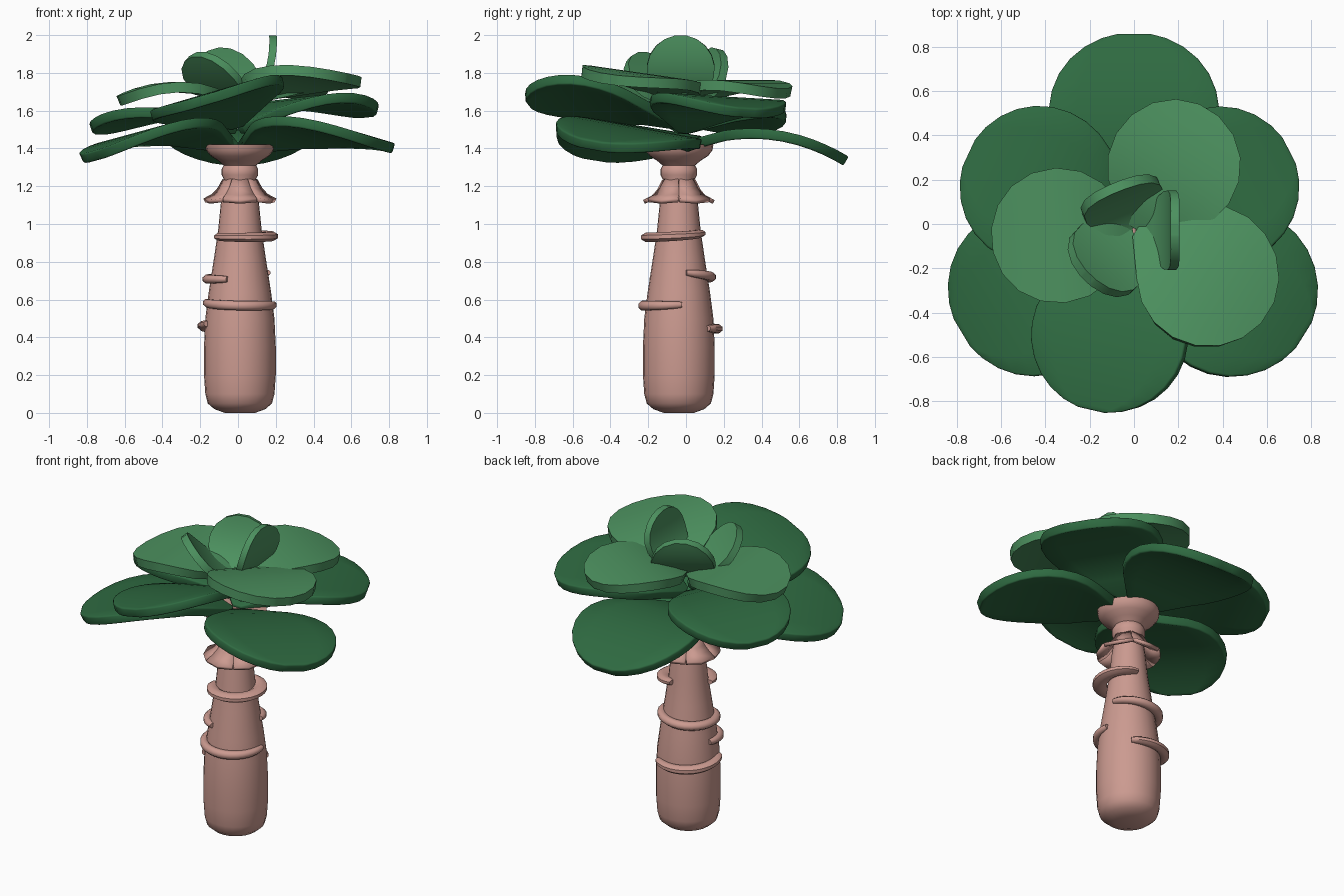
import bpy, bmesh, math
from math import sin, cos, pi, radians
from mathutils import Vector

if "Cube" in bpy.data.objects:
    bpy.data.objects.remove(bpy.data.objects["Cube"])

def mat(name, c):
    m = bpy.data.materials.new(name)
    m.diffuse_color = (*c, 1)
    m.use_nodes = True
    m.node_tree.nodes["Principled BSDF"].inputs["Base Color"].default_value = m.diffuse_color
    return m

BARK = mat("pink bark", (0.60, 0.325, 0.28))
DARK = mat("dark green", (0.028, 0.145, 0.053))
LIGHT = mat("light green", (0.073, 0.285, 0.115))
CX, CY = 0.01, -0.038         # trunk axis

def make(name, verts, faces, m, angle=40):
    me = bpy.data.meshes.new(name)
    me.from_pydata(verts, [], faces)
    bm = bmesh.new()
    bm.from_mesh(me)
    bmesh.ops.recalc_face_normals(bm, faces=bm.faces)
    bm.to_mesh(me)
    bm.free()
    me.materials.append(m)
    ob = bpy.data.objects.new(name, me)
    bpy.context.collection.objects.link(ob)
    bpy.ops.object.select_all(action='DESELECT')
    ob.select_set(True)
    bpy.context.view_layer.objects.active = ob
    bpy.ops.object.shade_smooth_by_angle(angle=radians(angle))
    return ob

# trunk: lathed profile with a cup at the top
PROFILE = [(0.08, 0), (0.135, 0.02), (0.17, 0.05), (0.183, 0.10), (0.19, 0.2), (0.19, 0.35), (0.183, 0.5),
           (0.165, 0.64), (0.137, 0.82), (0.115, 0.97), (0.100, 1.12), (0.085, 1.21), (0.084, 1.235),
           (0.097, 1.26), (0.097, 1.29), (0.086, 1.31), (0.115, 1.335), (0.155, 1.36),
           (0.178, 1.39), (0.183, 1.42), (0.10, 1.42)]

def trunk_radius(z):
    for (r0, z0), (r1, z1) in zip(PROFILE, PROFILE[1:]):
        if z0 <= z <= z1:
            return r0 + (r1 - r0) * (z - z0) / (z1 - z0)

N = 24
verts = [(CX + r * cos(2 * pi * i / N), CY + r * sin(2 * pi * i / N), z)
         for r, z in PROFILE for i in range(N)]
faces = [(k * N + i, k * N + (i + 1) % N, (k + 1) * N + (i + 1) % N, (k + 1) * N + i)
         for k in range(len(PROFILE) - 1) for i in range(N)]
faces += [tuple(range(N)), tuple((len(PROFILE) - 1) * N + i for i in range(N))]
make("trunk", verts, faces, BARK)

# bark ridges: tapered tubes sweeping part of the way round
def ridge(name, z, a0, a1, rise, off, wide, high=0.027):
    steps, sec = 20, 8
    vs, fs = [], []
    for i in range(steps + 1):
        f = i / steps
        a = radians(a0 + (a1 - a0) * f)
        k = 0.6 + 0.4 * sin(pi * f) ** 0.5
        zc = z + rise * (f - 0.5) - 0.012 * sin(pi * f)
        rc = trunk_radius(zc) + off * sin(pi * f)
        for j in range(sec):
            b = 2 * pi * (j + 0.5) / sec
            r = rc + wide * k * cos(b)
            vs.append((CX + r * cos(a), CY + r * sin(a), zc + high * k * sin(b)))
    for i in range(steps):
        for j in range(sec):
            q = (j + 1) % sec
            fs.append((i * sec + j, i * sec + q, (i + 1) * sec + q, (i + 1) * sec + j))
    fs += [tuple(range(sec)), tuple(steps * sec + j for j in range(sec))]
    make(name, vs, fs, BARK, 50)

ridge("ridge_top", 0.943, -160, 75, 0.02, 0.048, 0.045)
ridge("ridge_upper", 0.725, 15, 245, -0.035, 0.018, 0.032)
ridge("ridge_middle", 0.58, -190, 5, -0.015, 0.014, 0.028)
ridge("ridge_low", 0.46, 55, 200, 0.025, 0.022, 0.034)

# flared collar of husks under the crown
ROWS = [(0.080, 1.235, 0.040), (0.105, 1.185, 0.056), (0.135, 1.15, 0.074), (0.185, 1.125, 0.090)]
for n in range(6):
    a = radians(60 * n + 30)
    vs = []
    for r, z, w in ROWS:
        for s in (-1, 0, 1):
            rr = r if s == 0 else r * 0.90
            x, y = rr * cos(a) - s * w * sin(a), rr * sin(a) + s * w * cos(a)
            vs.append((CX + x, CY + y, z - (0 if s else 0.008)))
    fs = [(3 * k + j, 3 * k + j + 1, 3 * k + j + 4, 3 * k + j + 3) for k in range(3) for j in range(2)]
    ob = make(f"collar_husk_{n}", vs, fs, BARK)
    so = ob.modifiers.new("thick", 'SOLIDIFY')
    so.thickness, so.offset = 0.022, 0

# leaf: teardrop blade along a curve through three (radius, z) points
def leaf(name, az, base, mid, tip, half, roll, m, thick=0.055):
    a = radians(az)
    P = [Vector(p) for p in (base, mid, tip)]

    def at(t):
        return (P[0] * (2 * (t - 0.5) * (t - 1)) + P[1] * (4 * t * (1 - t)) + P[2] * (2 * t * (t - 0.5)))
    pts = [at(i / 40) for i in range(41)]
    cum = [0]
    for p, q in zip(pts, pts[1:]):
        cum.append(cum[-1] + (q - p).length)
    L = cum[-1]

    def along(s):
        i = max(k for k in range(40) if cum[k] <= s)
        return pts[i].lerp(pts[i + 1], min(1, (s - cum[i]) / (cum[i + 1] - cum[i])))
    c = L - half
    lo = -math.asin(min(0.97, half / c))
    stations = [(0, 0.03)]
    count = 10 if m is DARK else 7
    for k in range(count + 1):
        ph = lo + (radians(80) - lo) * k / count
        stations.append((max(0.01, c + half * sin(ph)), half * cos(ph)))
    vs, cols = [], 7
    for s, w in stations:
        p = along(min(s, L - 1e-4))
        for j in range(cols):
            v = w * (2 * j / (cols - 1) - 1)
            vs.append((p.x * cos(a) - v * sin(a), CY + 0.01 + p.x * sin(a) + v * cos(a),
                       p.y + v * math.tan(radians(roll))))
    fs = [(k * cols + j, k * cols + j + 1, (k + 1) * cols + j + 1, (k + 1) * cols + j)
          for k in range(len(stations) - 1) for j in range(cols - 1)]
    ob = make(name, vs, fs, m)
    so = ob.modifiers.new("thick", 'SOLIDIFY')
    so.thickness, so.offset = thick, 0
    if m is DARK:       # soft rim on the big leaves, crisp rim on the small ones
        b = ob.modifiers.new("round", 'BEVEL')
        b.width, b.segments, b.limit_method, b.angle_limit = 0.02, 2, 'ANGLE', radians(50)
    else:
        e = ob.modifiers.new("crisp", 'EDGE_SPLIT')
        e.split_angle = radians(40)

# lowest tier
leaf("low_leaf_back", 90, (0.02, 1.41), (0.46, 1.475), (0.88, 1.33), 0.385, 0, DARK)
leaf("low_leaf_right", -32, (0.02, 1.40), (0.46, 1.485), (0.90, 1.415), 0.385, -9, DARK)
leaf("low_leaf_left", 211, (0.02, 1.40), (0.44, 1.485), (0.90, 1.355), 0.385, 8, DARK)
# middle tier
leaf("mid_leaf_right", 27, (0.02, 1.50), (0.38, 1.645), (0.785, 1.585), 0.36, -3, DARK)
leaf("mid_leaf_left", 155, (0.02, 1.50), (0.40, 1.59), (0.82, 1.495), 0.36, 0, DARK)
leaf("mid_leaf_front", -103, (0.02, 1.53), (0.42, 1.655), (0.835, 1.65), 0.35, 16, DARK)
# light upper tier
leaf("top_leaf_left", 184, (0.02, 1.63), (0.30, 1.725), (0.635, 1.65), 0.305, 0, LIGHT)
leaf("top_leaf_right", -32, (0.02, 1.66), (0.34, 1.765), (0.71, 1.765), 0.32, -7, LIGHT)
leaf("top_leaf_back", 58, (0.02, 1.65), (0.31, 1.735), (0.635, 1.69), 0.30, 0, LIGHT)
# upright heart leaves
leaf("heart_leaf_right", 0, (0.02, 1.64), (0.15, 1.78), (0.185, 2.0), 0.18, 0, LIGHT, 0.04)
leaf("heart_leaf_back", 112, (0.02, 1.64), (0.14, 1.75), (0.21, 1.93), 0.19, 5, LIGHT, 0.045)
leaf("heart_leaf_front", 226, (0.02, 1.64), (0.17, 1.745), (0.30, 1.90), 0.19, 0, LIGHT, 0.045)
